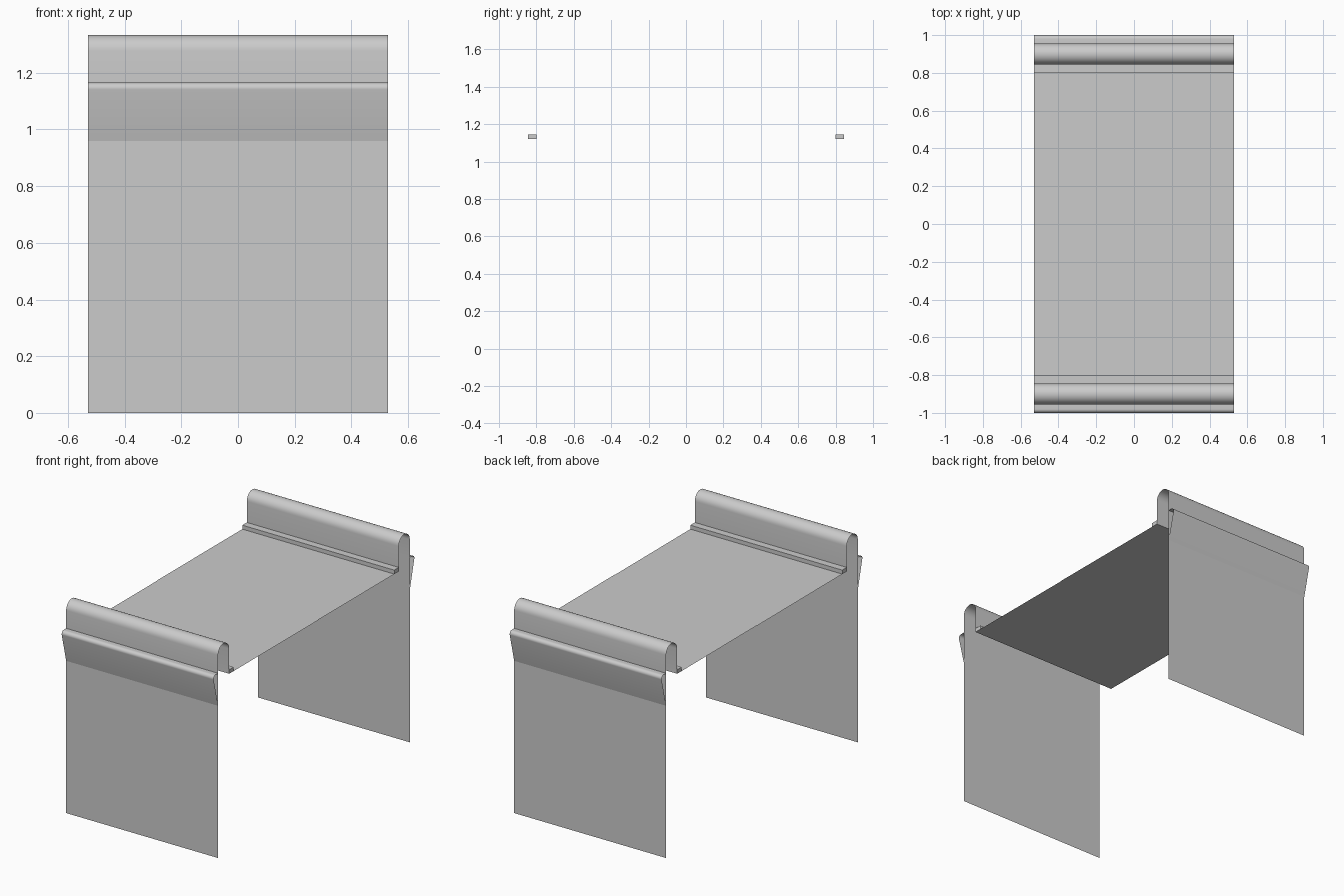
import bpy, bmesh, math

if "Cube" in bpy.data.objects:
    bpy.data.objects.remove(bpy.data.objects["Cube"])

W = 0.53  # half width along x


def arc(cy, cz, r, a0, a1, n):
    """Points of an arc in the y-z plane, angles in degrees."""
    return [(cy + r * math.cos(math.radians(a0 + (a1 - a0) * i / n)),
             cz + r * math.sin(math.radians(a0 + (a1 - a0) * i / n))) for i in range(n + 1)]


def sheet(name, profile, side, closed=False):
    """Sweep a y-z profile across the width; side=-1 turns it to the front."""
    bm = bmesh.new()
    rows = [[bm.verts.new((x, y * side, z)) for x in (-W, 0, W)] for y, z in profile]
    pairs = list(zip(rows, rows[1:]))
    if closed:
        pairs.append((rows[-1], rows[0]))
    for a, b in pairs:
        for i in range(2):
            f = (a[i], a[i + 1], b[i + 1], b[i])
            bm.faces.new(f if side > 0 else f[::-1])
    if closed:  # end caps
        bm.faces.new([r[0] for r in rows])
        bm.faces.new([r[2] for r in rows])
        bmesh.ops.recalc_face_normals(bm, faces=bm.faces)
    me = bpy.data.meshes.new(name)
    bm.to_mesh(me)
    bm.free()
    ob = bpy.data.objects.new(name, me)
    bpy.context.collection.objects.link(ob)
    bpy.ops.object.select_all(action='DESELECT')
    ob.select_set(True)
    bpy.context.view_layer.objects.active = ob
    bpy.ops.object.shade_smooth_by_angle(angle=math.radians(35))
    return ob


# hanging side panel that folds over in a rounded roll
panel = [(0.955, 0.0), (0.955, 0.96), (0.955, 1.165)] + arc(0.90, 1.278, 0.055, 0, 180, 16) + [(0.845, 1.12)]
# outward flap with a rounded upper lip
flap = [(0.955, 0.96)] + arc(0.98, 1.145, 0.02, -12, 90, 8) + [(0.955, 1.165)]
# slim closed rail along the inner foot of the roll
rail = [(0.80, 1.12), (0.845, 1.12), (0.845, 1.145), (0.80, 1.145)]

for label, s in (("front", -1), ("back", 1)):
    sheet(label + "_hanging_panel", panel, s)
    sheet(label + "_flap", flap[::-1], s)
    sheet(label + "_rail", rail, s, closed=True)
    # the two deck halves overlap in the middle
    z = 1.12 + 0.001 * s
    sheet(label + "_deck", [(0.80, 1.12), (0.05, z), (-0.05, z)], s)
